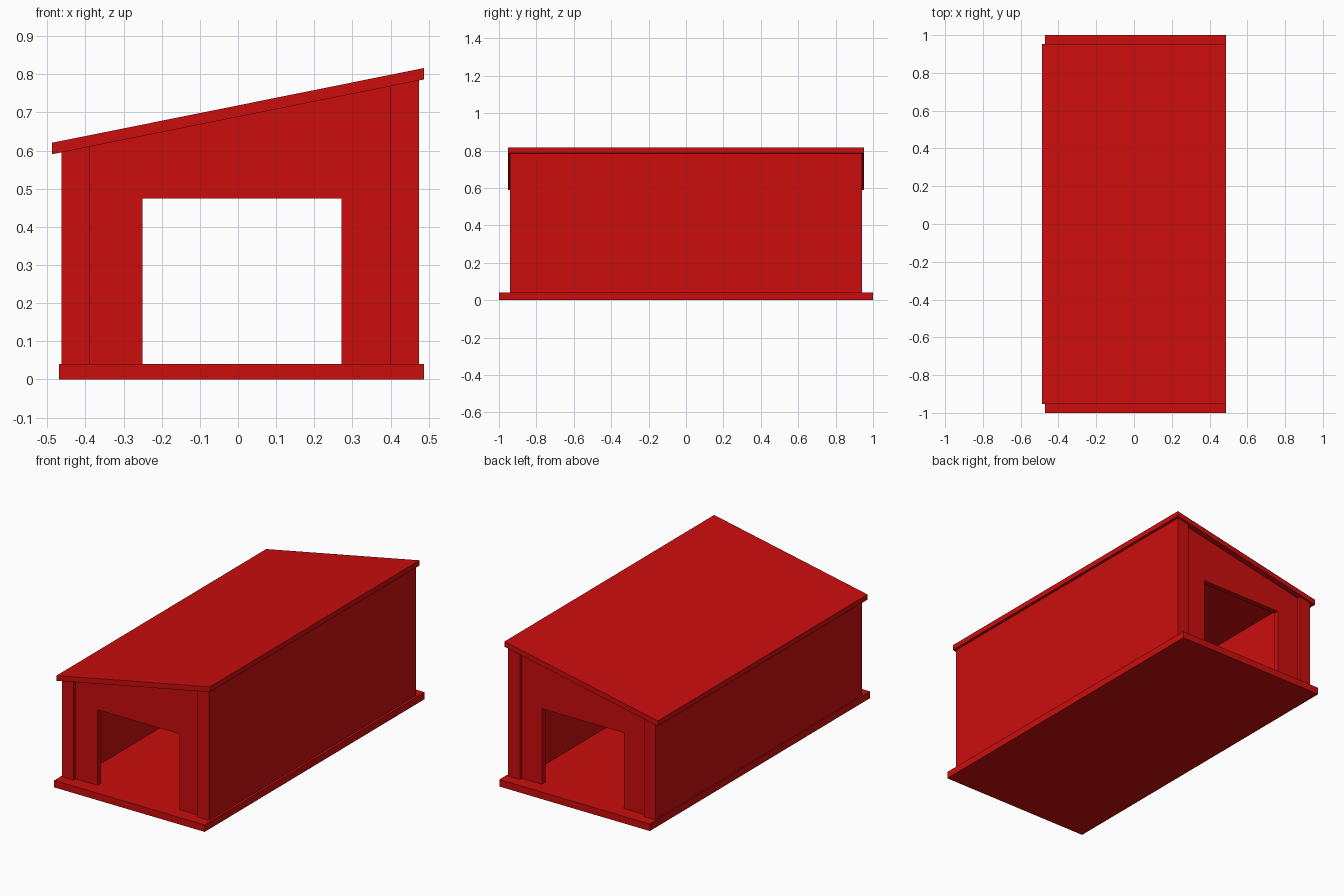
import bpy
import bmesh

cube = bpy.data.objects.get("Cube")
if cube:
    bpy.data.objects.remove(cube, do_unlink=True)

red = bpy.data.materials.new("barn red")
red.use_nodes = True
colour = (0.6, 0.004, 0.004, 1)
red.diffuse_color = colour
red.node_tree.nodes["Principled BSDF"].inputs["Base Color"].default_value = colour


def roof_under(x):
    """Height of the sloping roof underside at x."""
    return 0.59 + 0.201 * (x + 0.49)


def prism(name, profile, y0, y1):
    """Extrude an x-z profile from y0 to y1."""
    bm = bmesh.new()
    face = bm.faces.new([bm.verts.new((x, y0, z)) for x, z in profile])
    new = bmesh.ops.extrude_face_region(bm, geom=[face])["geom"]
    moved = [g for g in new if isinstance(g, bmesh.types.BMVert)]
    bmesh.ops.translate(bm, vec=(0, y1 - y0, 0), verts=moved)
    bmesh.ops.recalc_face_normals(bm, faces=bm.faces)
    mesh = bpy.data.meshes.new(name)
    bm.to_mesh(mesh)
    bm.free()
    mesh.materials.append(red)
    obj = bpy.data.objects.new(name, mesh)
    bpy.context.collection.objects.link(obj)
    return obj


def block(x0, x1, z0, z1=None):
    """Profile with a flat top, or a top that follows the roof."""
    return [(x0, z0), (x1, z0),
            (x1, z1 or roof_under(x1)), (x0, z1 or roof_under(x0))]


FLOOR, LINTEL = 0.04, 0.475
WALL_Y = 0.94
LOW_OUT, LOW_IN = -0.463, -0.39
HIGH_IN, HIGH_OUT = 0.40, 0.475
DOOR_L, DOOR_R = -0.25, 0.272

# Floor slab
prism("floor_slab", block(-0.47, 0.488, 0, FLOOR), -1, 1)

# Long side walls, running past the recessed end panels
prism("low_side_wall", block(LOW_OUT, LOW_IN, FLOOR), -WALL_Y, WALL_Y)
prism("high_side_wall", block(HIGH_IN, HIGH_OUT, FLOOR), -WALL_Y, WALL_Y)

# End panels around each doorway
for end, side in (("front", -1), ("back", 1)):
    outer, inner = side * 0.92, side * 0.89
    y0, y1 = min(outer, inner), max(outer, inner)
    prism(end + "_low_jamb", block(LOW_IN, DOOR_L, FLOOR, LINTEL), y0, y1)
    prism(end + "_high_jamb", block(DOOR_R, HIGH_IN, FLOOR, LINTEL), y0, y1)
    prism(end + "_header", block(LOW_IN, HIGH_IN, LINTEL), y0, y1)

# Sloping roof with overhang
ROOF_X, THICK = 0.488, 0.03
roof = [(-ROOF_X, roof_under(-ROOF_X)), (ROOF_X, roof_under(ROOF_X)),
        (ROOF_X, roof_under(ROOF_X) + THICK), (-ROOF_X, roof_under(-ROOF_X) + THICK)]
prism("roof", roof, -0.953, 0.953)
